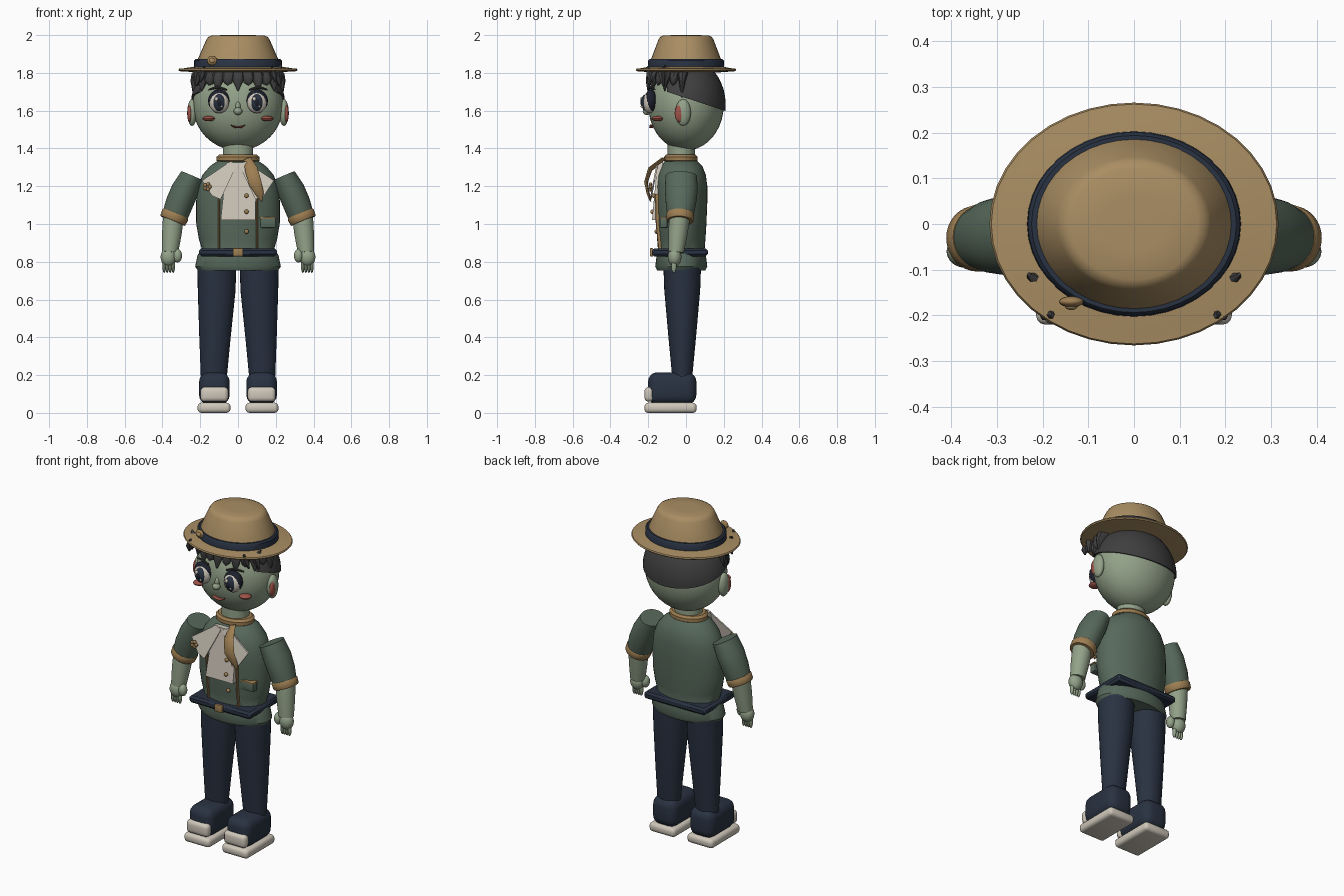
import bpy, bmesh, math
from mathutils import Vector, Matrix

old = bpy.data.objects.get("Cube")
if old:
    bpy.data.objects.remove(old, do_unlink=True)


def material(name, r, g, b):
    m = bpy.data.materials.new(name)
    m.diffuse_color = (r, g, b, 1)
    m.use_nodes = True
    node = next(n for n in m.node_tree.nodes if n.type == 'BSDF_PRINCIPLED')
    node.inputs["Base Color"].default_value = (r, g, b, 1)
    return m


SKIN = material("pale green skin", .29, .36, .25)
JACKET = material("jacket green", .095, .14, .105)
TAN = material("hat tan", .40, .27, .125)
GOLD = material("gold trim", .34, .21, .085)
NAVY = material("navy cloth", .022, .032, .054)
CREAM = material("cream", .62, .57, .49)
HAIR = material("charcoal hair", .05, .05, .05)
RED = material("dull red", .34, .085, .065)
DARK = material("eye dark", .012, .014, .025)
parts = []


def finish(name, bm, mat):
    bmesh.ops.recalc_face_normals(bm, faces=bm.faces[:])
    me = bpy.data.meshes.new(name)
    bm.to_mesh(me)
    bm.free()
    me.materials.append(mat)
    ob = bpy.data.objects.new(name, me)
    bpy.context.collection.objects.link(ob)
    parts.append(ob)
    return ob


def loft(name, rings, mat, n=32):
    """Skin elliptical rings (x, y, z, radius across, radius deep)."""
    bm = bmesh.new()
    d = (Vector(rings[-1][:3]) - Vector(rings[0][:3])).normalized()
    u = Vector((0, 1, 0)).cross(d).normalized()
    v = d.cross(u)
    loops = []
    for x, y, z, a, b in rings:
        loops.append([bm.verts.new(Vector((x, y, z)) + u * a * math.cos(t) + v * b * math.sin(t))
                      for t in (math.tau * i / n for i in range(n))])
    for lo, hi in zip(loops, loops[1:]):
        for i in range(n):
            j = (i + 1) % n
            bm.faces.new((lo[i], lo[j], hi[j], hi[i]))
    bm.faces.new(loops[0])
    bm.faces.new(loops[-1])
    return finish(name, bm, mat)


def sphere_mesh(loc, size, seg=32):
    bm = bmesh.new()
    mx = Matrix.Translation(loc) @ Matrix.Diagonal((*size, 1))
    bmesh.ops.create_uvsphere(bm, u_segments=seg, v_segments=seg // 2, radius=1, matrix=mx)
    return bm


def ball(name, loc, size, mat, seg=20):
    return finish(name, sphere_mesh(loc, size, seg), mat)


def box(name, loc, size, mat, bevel=.005, seg=2):
    bm = bmesh.new()
    mx = Matrix.Translation(loc) @ Matrix.Diagonal((*size, 1))
    bmesh.ops.create_cube(bm, size=1, matrix=mx)
    bmesh.ops.bevel(bm, geom=bm.edges[:], offset=bevel, segments=seg, profile=.5, affect='EDGES')
    return finish(name, bm, mat)


def plate(name, outline, low, high, mat, thick=.009):
    """Flat panel from (x, z) points; low and high are (z, y) of its slope."""
    bm = bmesh.new()
    k = (high[1] - low[1]) / (high[0] - low[0])
    face = bm.faces.new([bm.verts.new((x, low[1] + k * (z - low[0]), z)) for x, z in outline])
    ext = bmesh.ops.extrude_face_region(bm, geom=[face], use_keep_orig=True)
    moved = [g for g in ext["geom"] if isinstance(g, bmesh.types.BMVert)]
    bmesh.ops.translate(bm, verts=moved, vec=(0, thick, 0))
    return finish(name, bm, mat)


def lathe_oval(name, profile, ratio, mat):
    return loft(name, [(0, 0, z, r, r * ratio) for r, z in profile], mat, 40)


# Hat
lathe_oval("hat_brim", [(.2, 1.838), (.29, 1.824), (.312, 1.822), (.316, 1.815),
                        (.31, 1.809), (.2, 1.802)], .84, TAN)
lathe_oval("hat_crown", [(.222, 1.83), (.214, 1.87), (.168, 1.975), (.158, 1.99),
                         (.14, 1.998), (.07, 2.0)], .87, TAN)
lathe_oval("hat_band", [(.234, 1.83), (.232, 1.865), (.224, 1.873)], .865, NAVY)
ball("hat_badge", (-.137, -.17, 1.865), (.027, .012, .025), GOLD)
ball("hat_badge_centre", (-.137, -.18, 1.865), (.014, .008, .013), TAN)

# Head, ears and neck
ball("head", (0, 0, 1.632), (.24, .2, .243), SKIN, 40)
loft("neck", [(0, -.025, 1.31, .08, .072), (0, -.025, 1.43, .08, .072)], SKIN)
for s in (-1, 1):
    ball("ear", (s * .243, -.015, 1.59), (.026, .041, .071), SKIN)
    ball("inner_ear", (s * .256, -.035, 1.585), (.013, .025, .045), RED)

# Hair cap, cut along a sloping nape line and open at the face
bm = sphere_mesh((0, 0, 1.632), (.25, .21, .25), 40)
for co, no in (((0, -.1, 1.70), (0, .33, 1)), ((0, -.1, 1.7), (0, 1, 0))):
    bmesh.ops.bisect_plane(bm, geom=bm.verts[:] + bm.edges[:] + bm.faces[:], plane_co=co,
                           plane_no=no, clear_inner=True)
    bmesh.ops.holes_fill(bm, edges=[e for e in bm.edges if e.is_boundary], sides=0)
finish("hair_cap", bm, HAIR)

# Fringe of pointed locks
for i in range(13):
    t = math.radians(-84 + 14 * i)
    x, y = math.sin(t), -math.cos(t)
    drop = .03 * (i % 2) - (.05 if i in (0, 12) else 0)
    loft("fringe_lock", [(x * .17, y * .145, 1.84, .035, .035),
                         (x * .215, y * .185, 1.785, .034, .026),
                         (x * .23, y * .198, 1.75, .024, .016),
                         (x * .232, y * .202, 1.705 + drop, .003, .003)], HAIR, 8)
for s in (-1, 1):
    loft("side_tuft", [(s * .23, -.11, 1.842, .004, .004), (s * .2, -.13, 1.80, .034, .022),
                       (s * .225, -.12, 1.73, .006, .006)], HAIR, 6)
    loft("front_tuft", [(s * .178, -.2, 1.835, .004, .006), (s * .19, -.195, 1.79, .02, .018),
                        (s * .2, -.18, 1.75, .005, .005)], HAIR, 6)

# Face
for s in (-1, 1):
    ball("eye_lashes", (s * .101, -.186, 1.652), (.058, .034, .06), DARK)
    ball("eye_white", (s * .1, -.194, 1.643), (.052, .035, .057), CREAM)
    ball("iris", (s * .1, -.207, 1.643), (.035, .031, .047), NAVY)
    ball("pupil", (s * .1, -.215, 1.643), (.02, .026, .03), DARK)
    ball("eye_glint", (s * .1 - .014, -.232, 1.662), (.01, .01, .012), CREAM, 12)
    ball("lower_glint", (s * .1 + .013, -.232, 1.622), (.006, .008, .007), CREAM, 12)
    loft("eyebrow", [(s * .06, -.198, 1.71, .005, .006), (s * .11, -.19, 1.725, .008, .006),
                     (s * .155, -.165, 1.712, .004, .005)], HAIR, 8)
    ball("cheek", (s * .155, -.15, 1.558), (.034, .033, .014), RED)
ball("nose", (0, -.207, 1.597), (.023, .022, .02), SKIN)
ball("nose_bridge", (0, -.198, 1.62), (.014, .016, .028), SKIN)
mouth = [Vector((.038 * k / 5, -.183 + .0005 * abs(k), 1.512 + .012 * (k / 5) ** 2)) for k in range(-5, 6)]
loft("mouth", [(*p, .005 if abs(p.x) < .03 else .003, .012) for p in mouth], RED, 8)

# Jacket body
loft("jacket", [(0, -.025, z, a, b) for z, a, b in (
    (.755, .213, .128), (.775, .227, .138), (.835, .214, .13), (.87, .192, .124),
    (.92, .207, .128), (1.0, .221, .133), (1.12, .222, .138), (1.2, .212, .138), (1.26, .188, .13),
    (1.305, .15, .112), (1.34, .1, .08))], JACKET, 40)
box("belt", (0, -.032, .85), (.412, .296, .042), NAVY, .012, 1)
box("buckle", (0, -.182, .85), (.054, .018, .044), GOLD)
loft("neckerchief", [(0, -.027, z, r, r * .78) for z, r in (
    (1.325, .1), (1.335, .114), (1.355, .114), (1.367, .1))], GOLD)
loft("neckerchief_tail", [(.05, -.12, 1.345, .02, .012), (.07, -.19, 1.29, .034, .012),
                          (.09, -.212, 1.22, .034, .01), (.115, -.2, 1.16, .022, .009),
                          (.125, -.188, 1.12, .004, .005)], GOLD, 8)

# Shirt front, lapels, trims, pocket and buttons
plate("shirt_front", [(-.092, 1.02), (.092, 1.02), (.095, 1.17), (.06, 1.325), (-.06, 1.325)],
      (1.02, -.18), (1.325, -.152), CREAM, .03)
for s in (-1, 1):
    plate("lapel", [(s * x, z) for x, z in ((.005, 1.315), (.04, 1.332), (.19, 1.23),
                                            (.138, 1.15), (.092, 1.13))],
          (1.13, -.192), (1.33, -.154), CREAM)
    loft("front_trim", [(s * .1, -.137, .87, .006, .01), (s * .1, -.15, 1.0, .006, .01),
                        (s * .1, -.154, 1.16, .006, .01)], GOLD, 8)
for z, y in ((1.15, -.172), (1.065, -.179), (.96, -.157)):
    ball("button", (.045, y, z), (.012, .01, .012), GOLD, 12)
box("pocket", (.158, -.118, 1.005), (.082, .04, .05), JACKET)
box("pocket_trim", (.158, -.12, 1.033), (.086, .044, .009), GOLD, .002)
for k in range(5):
    t = math.tau * k / 5
    ball("pin_petal", (-.163 + .014 * math.cos(t), -.188, 1.197 + .014 * math.sin(t)),
         (.011, .009, .011), GOLD, 10)

for s in (-1, 1):
    # Arm
    loft("sleeve", [(s * .243, -.025, 1.255, .062, .083), (s * .28, -.025, 1.18, .073, .087),
                    (s * .312, -.027, 1.105, .073, .08), (s * .335, -.03, 1.04, .068, .068)], JACKET)
    loft("cuff", [(s * .33, -.03, 1.055, .071, .071), (s * .332, -.03, 1.05, .074, .074),
                  (s * .344, -.032, 1.022, .072, .072), (s * .346, -.032, 1.016, .068, .068)], GOLD)
    loft("forearm", [(s * .342, -.033, 1.04, .055, .055), (s * .35, -.043, .95, .052, .051),
                     (s * .36, -.053, .85, .043, .041)], SKIN)
    ball("palm", (s * .368, -.06, .825), (.042, .036, .05), SKIN)
    ball("thumb", (s * .32, -.07, .832), (.024, .025, .036), SKIN)
    for k in range(4):
        ball("finger", (s * (.343 + .016 * k), -.064, .778), (.0095, .014, .038), SKIN, 12)
    # Leg
    loft("trouser_leg", [(s * .112, -.02, .79, .103, .1), (s * .113, -.02, .65, .1, .095),
                         (s * .122, -.02, .4, .083, .073), (s * .128, -.02, .19, .069, .053)], NAVY)
    # Shoe
    box("shoe", (s * .125, -.073, .13), (.162, .256, .17), NAVY, .05, 4)
    box("shoe_sole", (s * .127, -.082, .027), (.174, .276, .054), CREAM, .02, 3)
    box("toe_cap", (s * .125, -.195, .098), (.148, .05, .078), CREAM, .022, 3)

# Smooth shading with sharp edges kept
bpy.ops.object.select_all(action='DESELECT')
for ob in parts:
    ob.select_set(True)
bpy.context.view_layer.objects.active = parts[0]
bpy.ops.object.shade_smooth_by_angle(angle=math.radians(40))
